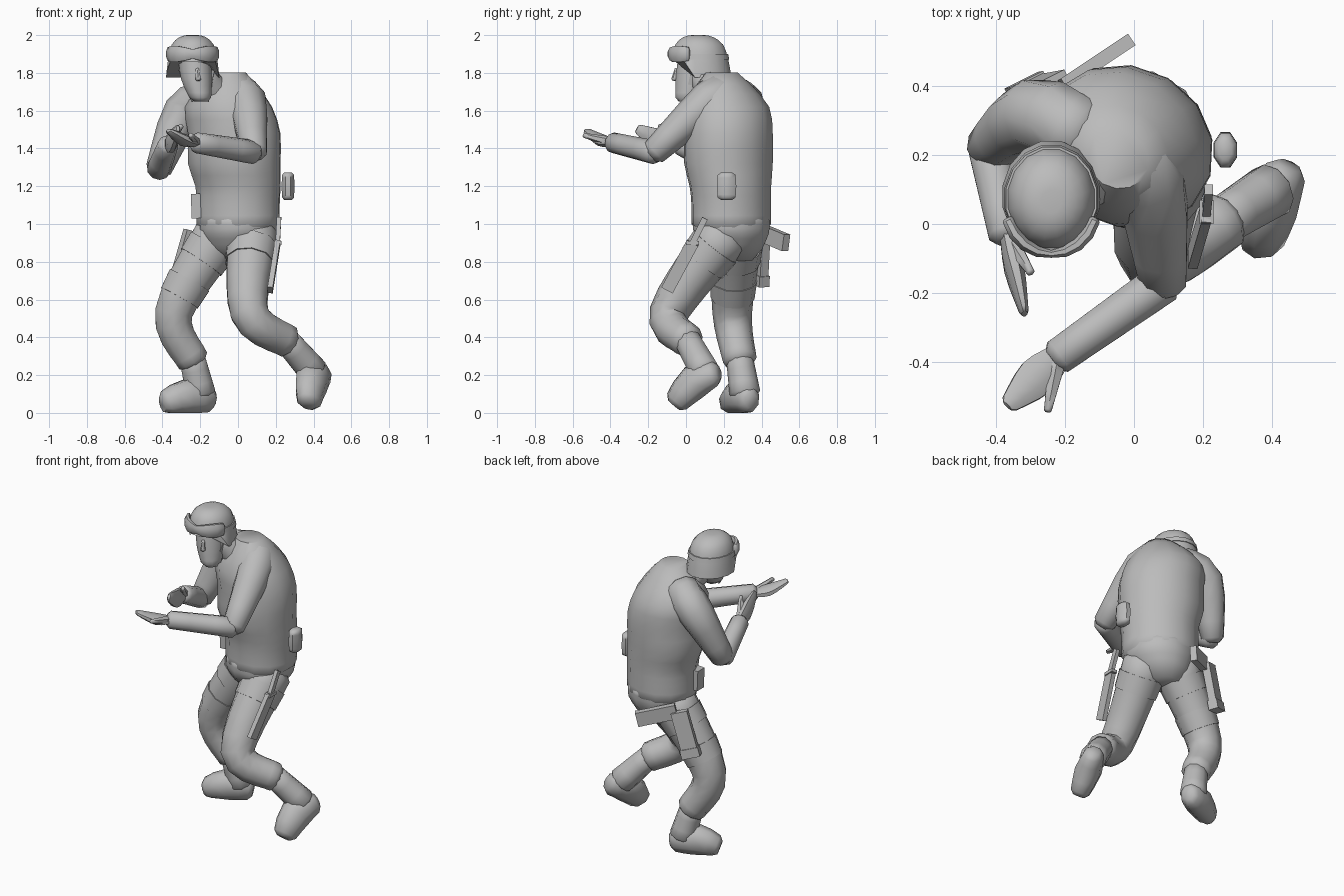
import bpy, bmesh, math
from mathutils import Vector

cube = bpy.data.objects.get("Cube")
if cube:
    bpy.data.objects.remove(cube, do_unlink=True)

grey = bpy.data.materials.new("plain grey")
grey.use_nodes = True
grey.diffuse_color = (0.5, 0.5, 0.5, 1)
grey.node_tree.nodes["Principled BSDF"].inputs["Base Color"].default_value = grey.diffuse_color

UP, FRONT, SIDE = Vector((0, 0, 1)), Vector((0, -1, 0)), Vector((1, 0, 0))
CHEST = FRONT - SIDE * 0.6


def smooth(stations, steps=3):
    """Pass a curve through stations of (x, y, z, radius)."""
    pts = [Vector(s) for s in stations]
    padded = [pts[0]] + pts + [pts[-1]]
    curve = []
    for a, b, c, d in zip(padded, padded[1:], padded[2:], padded[3:]):
        for i in range(steps):
            t = i / steps
            curve.append(b + (c - a) * (t / 2) + (a * 2 - b * 5 + c * 4 - d) * (t * t / 2)
                         + (b * 3 - a - c * 3 + d) * (t ** 3 / 2))
    return curve + [pts[-1]]


def dome(end, inner):
    """Smaller ring just past an end, which rounds it off."""
    out = (end - inner).xyz.normalized()
    return Vector((*(end.xyz + out * end.w * 0.4), end.w * 0.6))


def skin(name, rings, up=FRONT, sides=10, flat=1, level=False, rounded=True):
    """Join rings of (x, y, z, radius) into a closed body."""
    if rounded:
        rings = [dome(rings[0], rings[1]), *rings, dome(rings[-1], rings[-2])]
    bm = bmesh.new()
    loops = []
    for i, ring in enumerate(rings):
        ahead, behind = rings[min(i + 1, len(rings) - 1)], rings[max(i - 1, 0)]
        along = UP if level else (ahead - behind).xyz.normalized()
        across = up.cross(along).normalized()
        deep = along.cross(across) * flat
        loop = []
        for k in range(sides):
            angle = math.tau * (k + 0.5) / sides
            co = ring.xyz + (across * math.cos(angle) + deep * math.sin(angle)) * ring.w
            co.z = max(co.z, 0)
            loop.append(bm.verts.new(co))
        loops.append(loop)
    for low, high in zip(loops, loops[1:]):
        for k in range(sides):
            n = (k + 1) % sides
            bm.faces.new((low[k], low[n], high[n], high[k]))
    bm.faces.new(loops[0])
    bm.faces.new(loops[-1])
    bmesh.ops.recalc_face_normals(bm, faces=bm.faces)
    mesh = bpy.data.meshes.new(name)
    bm.to_mesh(mesh)
    bm.free()
    mesh.materials.append(grey)
    obj = bpy.data.objects.new(name, mesh)
    bpy.context.collection.objects.link(obj)
    bpy.ops.object.select_all(action='DESELECT')
    obj.select_set(True)
    bpy.context.view_layer.objects.active = obj
    bpy.ops.object.shade_smooth_by_angle(angle=math.radians(50))
    return obj


def bar(name, start, end, half_width, half_depth, up):
    """Rectangular block from start to end."""
    corner = half_width * math.sqrt(2)
    rings = [Vector((*point, corner)) for point in (start, end)]
    return skin(name, rings, up, 4, half_depth / half_width, rounded=False)


def strap(name, leg_rings):
    """Band that follows part of a leg, slightly wider than it."""
    return skin(name, [Vector((*r.xyz, r.w * 1.05)) for r in leg_rings], rounded=False)


# Torso, twisted toward the right, and hips
skin("jacket", smooth([(0, .24, 1, .23), (0, .24, 1.1, .23), (0, .235, 1.2, .235),
                       (-.02, .225, 1.32, .255), (-.02, .225, 1.48, .255),
                       (-.05, .22, 1.62, .24), (-.05, .2, 1.74, .155)], 2),
     CHEST, 14, 0.9, level=True)
skin("hips", smooth([(-.01, .25, .87, .16), (0, .24, .95, .205), (0, .24, 1.02, .21)]),
     sides=12, level=True)
skin("neck", smooth([(-.1, .17, 1.66, .1), (-.2, .07, 1.8, .07)]))

# Legs and boots
for side, hip, knee, ankle, heel, toe in (
        ("left", (.08, .2, .94), (.06, -.09, .53), (.26, .01, .38), (.44, .15, .21), (.375, -.05, .06)),
        ("right", (-.1, .27, .94), (-.34, .245, .53), (-.24, .285, .28), (-.15, .335, .07), (-.38, .23, .05))):
    leg = smooth([(*hip, .14), (*knee, .105), (*ankle, .09)], 5)
    skin(side + "_leg", leg)
    strap(side + "_thigh_strap", leg[1:3])
    if side == "right":
        strap("right_lower_thigh_strap", leg[3:5])
    lift = Vector(ankle) - Vector(heel)
    instep = Vector(heel).lerp(Vector(toe), 0.45) + lift * 0.12
    inside = Vector(heel).lerp(instep, 0.3) + lift * 0.15
    skin(side + "_boot_shaft", smooth([(*ankle, .072), (*inside, .082)]))
    skin(side + "_boot_foot", smooth([(*heel, .06), (*instep, .083), (*toe, .06)], 2),
         lift, 8, 1.2)

# Arms, sloping out of the collar, with open hands
for side, collar, shoulder, elbow, wrist, tip, thumb, palm_up in (
        ("left", (-.04, .19, 1.68), (.045, .12, 1.65), (.085, -.17, 1.38),
         (-.22, -.385, 1.43), (-.36, -.52, 1.49), (-.25, -.54, 1.47), UP),
        ("right", (-.15, .26, 1.67), (-.29, .315, 1.59), (-.42, .22, 1.29),
         (-.37, -.03, 1.42), (-.32, -.25, 1.5), (-.3, -.14, 1.52), SIDE)):
    skin(side + "_upper_arm", smooth([(*collar, .11), (*shoulder, .108), (*elbow, .07)]), SIDE + FRONT * 0.5)
    skin(side + "_forearm", smooth([(*elbow, .064), (*wrist, .055)]), UP)
    palm = Vector(wrist).lerp(Vector(tip), 0.45) - UP * 0.015
    skin(side + "_hand", smooth([(*wrist, .042), (*palm, .062), (*tip, .03)]), palm_up, 8, 0.5)
    skin(side + "_thumb", smooth([(*wrist, .03), (*thumb, .013)]), UP, 6)

# Head and face
skin("head", smooth([(-.2, .01, 1.67, .06), (-.22, .04, 1.77, .085), (-.23, .06, 1.9, .09)]),
     sides=12, flat=1.15, level=True)
skin("nose", smooth([(-.215, -.05, 1.82, .01), (-.21, -.062, 1.765, .016)]), sides=6)
for s in (-1, 1):
    bar("chin_strap", (-.22 + s * .09, .04, 1.82), (-.2 + s * .04, 0, 1.65), .01, .006, SIDE)

# Helmet, cut higher over the brow
helmet = skin("helmet", smooth([(-.24, .08, 1.775, .144), (-.24, .075, 1.87, .133),
                                (-.24, .07, 1.95, .113), (-.24, .065, 1.99, .07),
                                (-.24, .065, 2, .03)], 2),
              sides=16, flat=1.14, level=True, rounded=False)
for vert in helmet.data.vertices:
    if vert.co.y < 0:
        vert.co.z = max(vert.co.z, 1.865 + vert.co.y * 0.1)
skin("goggle_strap", [Vector((-.24, .075, 1.87, .138)), Vector((-.24, .073, 1.9, .134))],
     sides=16, flat=1.14, level=True, rounded=False)

# Goggles, an arc with two taller lenses
arc = []
for step in range(-4, 5):
    angle = step * math.radians(17)
    arc.append(Vector((-.24 + .135 * math.sin(angle), .07 - .157 * math.cos(angle), 1.9,
                       .012 + .009 * abs(math.sin(2 * angle)))))
skin("goggles", arc, UP, 8, 2.2)

# Sheathed knife on the left thigh
guard = Vector((.21, .035, .9))
bar("knife_sheath", guard, (.17, -.1, .65), .034, .014, SIDE)
bar("knife_handle", guard, (.217, .1, 1.03), .016, .012, SIDE)
bar("knife_guard", guard - FRONT * .035, guard + FRONT * .035, .01, .02, SIDE)

# Holster and sidearm grip on the right thigh
outward = -FRONT - SIDE * 0.5
holster_top, holster_end = Vector((-.235, .405, .96)), Vector((-.315, .39, .68))
bar("holster", holster_top, holster_end, .05, .024, outward)
bar("holster_foot", holster_top.lerp(holster_end, 0.8), holster_end, .056, .03, outward)
bar("sidearm_grip", (-.21, .4, .955), (-.015, .53, .9), .02, .045, UP)

# Waist pouches
skin("rear_pouch", smooth([(.265, .215, 1.14, .034), (.265, .215, 1.2, .037), (.265, .215, 1.26, .034)]),
     sides=8, flat=1.5, level=True)
bar("side_pouch", (-.22, .2, 1.03), (-.225, .2, 1.16), .025, .035, FRONT)
